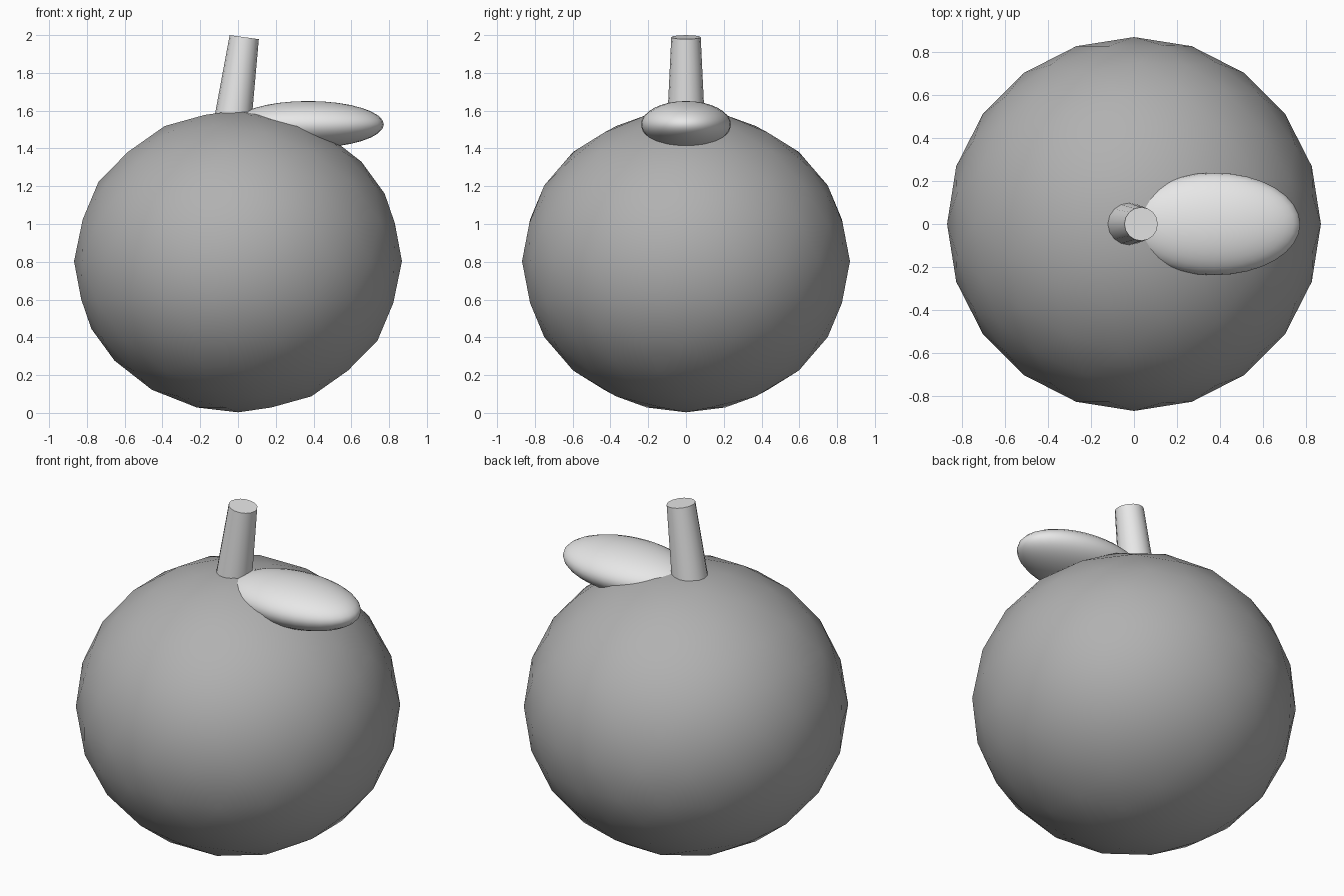
import bpy, math
from mathutils import Vector

if "Cube" in bpy.data.objects:
    bpy.data.objects.remove(bpy.data.objects["Cube"])


def material(name, v):
    m = bpy.data.materials.new(name)
    m.diffuse_color = (v, v, v, 1)
    m.use_nodes = True
    m.node_tree.nodes["Principled BSDF"].inputs["Base Color"].default_value = m.diffuse_color
    return m


dark = material("mid grey", 0.44)
light = material("light grey", 0.8)


def finish(name, mat, scale=None):
    o = bpy.context.object
    o.name = name
    if scale:
        o.scale = scale
    o.data.materials.append(mat)
    return o


# Fruit body: coarse, smooth-shaded ball, slightly flattened
bpy.ops.mesh.primitive_ico_sphere_add(subdivisions=3, radius=1, location=(0, 0, 0.803))
finish("fruit_body", dark, (0.868, 0.868, 0.8))
bpy.ops.object.shade_smooth()

# Stem: tapered cylinder leaning towards +x
bottom, top = Vector((-0.03, 0, 1.53)), Vector((0.033, 0, 1.989))
axis = top - bottom
bpy.ops.mesh.primitive_cone_add(vertices=16, radius1=0.1, radius2=0.078,
                                depth=axis.length, location=(bottom + top) / 2,
                                rotation=(0, math.atan2(axis.x, axis.z), 0))
finish("stem", light)
bpy.ops.object.shade_smooth_by_angle(angle=math.radians(40))

# Leaf: flattened ellipsoid resting on the body
bpy.ops.mesh.primitive_uv_sphere_add(segments=32, ring_count=16, radius=1,
                                     location=(0.372, 0, 1.527))
finish("leaf", light, (0.4, 0.238, 0.124))
bpy.ops.object.shade_smooth()
